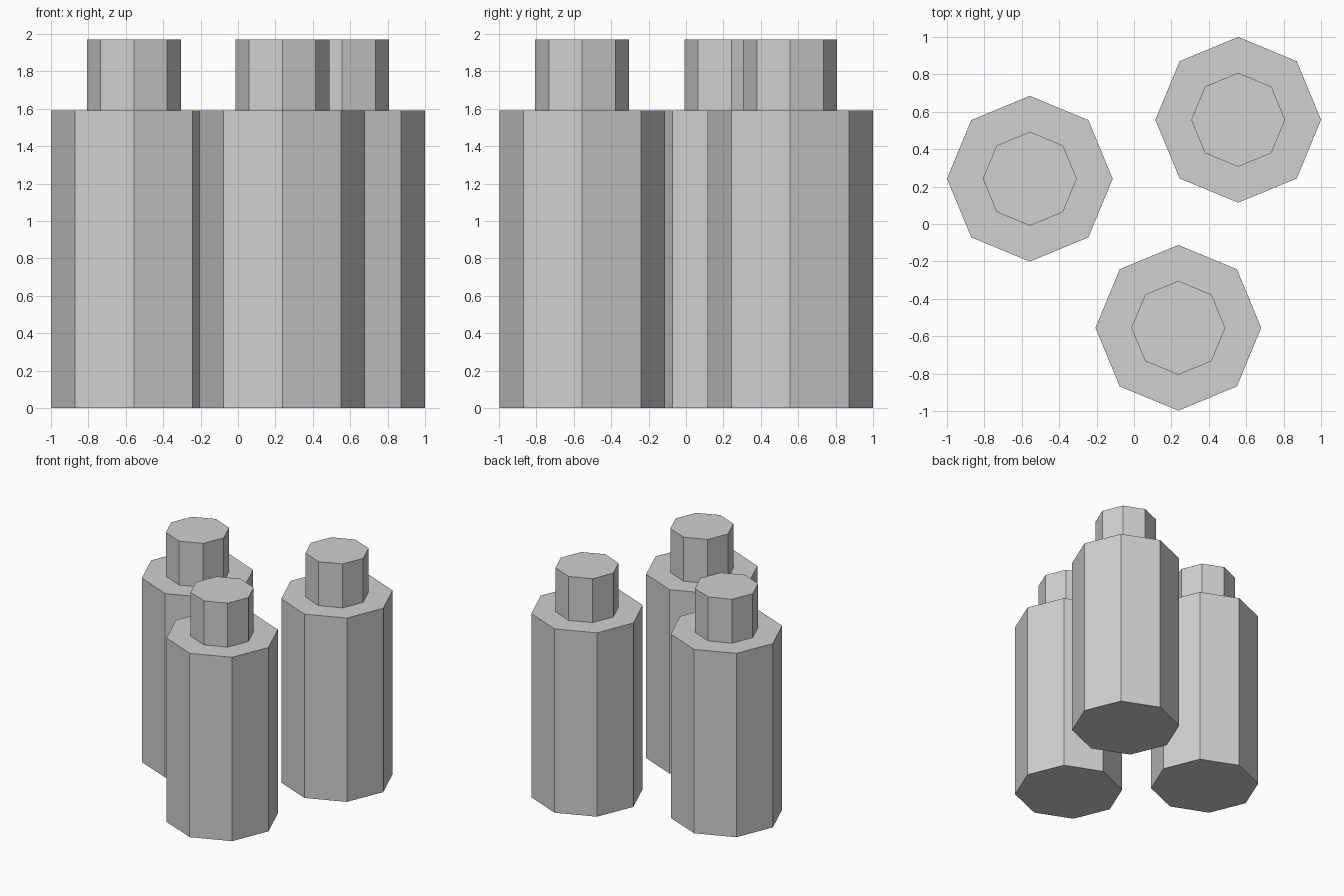
import bpy
import bmesh
from math import cos, sin, tau

cube = bpy.data.objects.get("Cube")
if cube:
    bpy.data.objects.remove(cube, do_unlink=True)

# Single plain grey material
grey = bpy.data.materials.new("light_grey")
grey.use_nodes = True
colour = (0.63, 0.63, 0.63, 1)
grey.diffuse_color = colour
grey.node_tree.nodes["Principled BSDF"].inputs["Base Color"].default_value = colour

SIDES = 8
BODY_R, NECK_R = 0.443, 0.251
SHOULDER_Z, TOP_Z = 1.59, 1.97
PROFILE = [(BODY_R, 0), (BODY_R, SHOULDER_Z), (NECK_R, SHOULDER_Z), (NECK_R, TOP_Z)]


def add_bottle(name, x, y):
    """Eight-sided bottle: stacked rings joined by quads, capped at both ends."""
    bm = bmesh.new()
    rings = [[bm.verts.new((r * cos(tau * i / SIDES), r * sin(tau * i / SIDES), z))
              for i in range(SIDES)] for r, z in PROFILE]
    for low, high in zip(rings, rings[1:]):
        for i in range(SIDES):
            j = (i + 1) % SIDES
            bm.faces.new((low[i], low[j], high[j], high[i]))
    bm.faces.new(rings[0][::-1])
    bm.faces.new(rings[-1])
    mesh = bpy.data.meshes.new(name)
    bm.to_mesh(mesh)
    bm.free()
    mesh.materials.append(grey)
    obj = bpy.data.objects.new(name, mesh)
    obj.location = (x, y, 0)
    bpy.context.collection.objects.link(obj)


# Loose cluster of three bottles
add_bottle("bottle_right", -0.557, 0.242)
add_bottle("bottle_back_left", 0.557, 0.557)
add_bottle("bottle_front", 0.237, -0.555)
